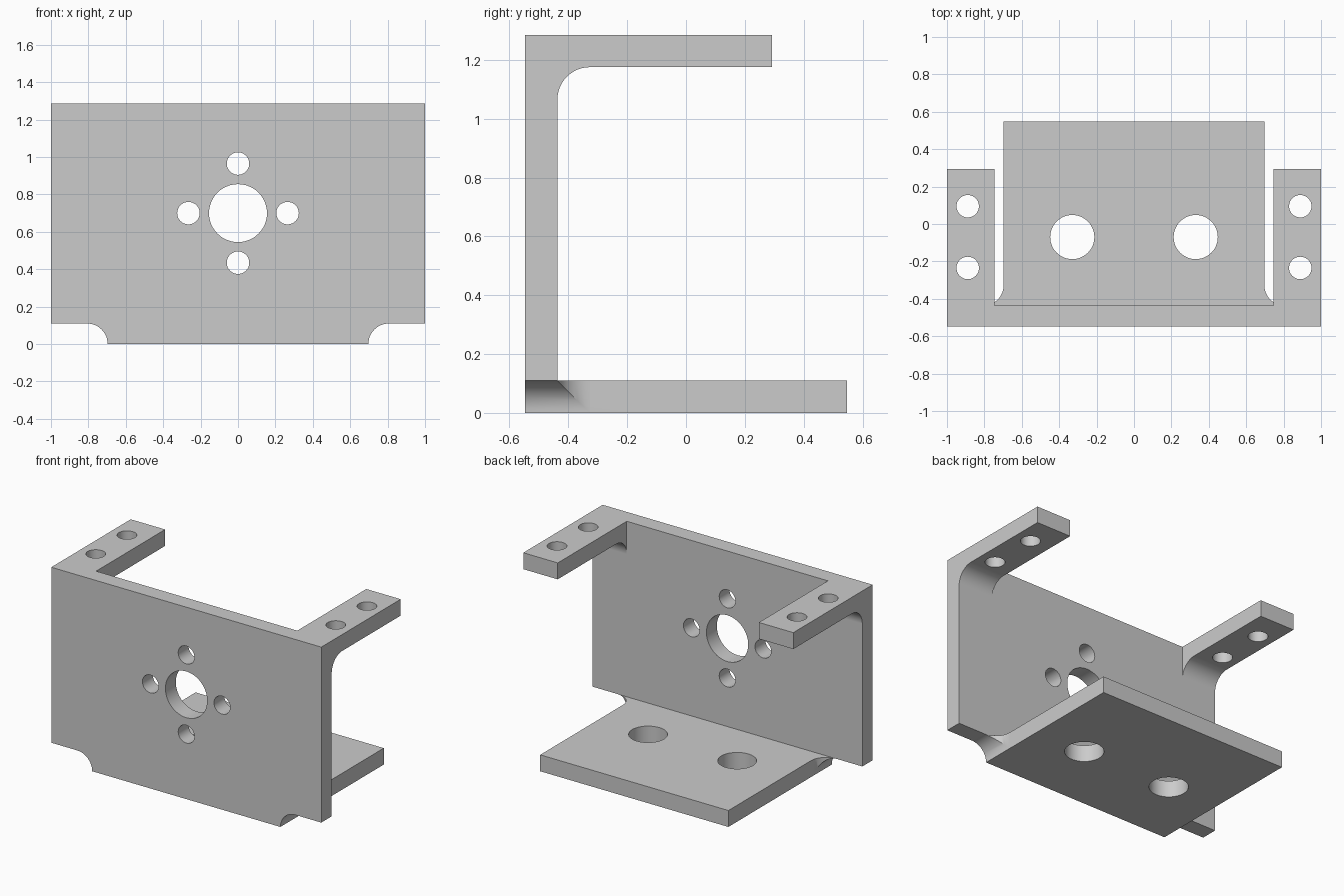
import bpy, bmesh
from math import cos, sin, pi, radians

cube = bpy.data.objects.get("Cube")
if cube:
    bpy.data.objects.remove(cube, do_unlink=True)

# Main dimensions
T = 0.11                    # sheet thickness and fillet radius
FRONT, BACK = -0.547, 0.547
WALL = FRONT + T            # inner face of the wall
TOP = 1.285
ARM_END = 0.293
ARM_IN = 0.745              # inner side of the arms
BASE = 0.697                # half width of the base


def prism(name, profile, axis, lo, hi):
    """Closed solid: a 2D profile pushed along one axis."""
    def place(p, t):
        co = list(p)
        co.insert(axis, t)
        return co
    bm = bmesh.new()
    a = [bm.verts.new(place(p, lo)) for p in profile]
    b = [bm.verts.new(place(p, hi)) for p in profile]
    bm.faces.new(a)
    bm.faces.new(b)
    n = len(profile)
    for i in range(n):
        j = (i + 1) % n
        bm.faces.new((a[i], a[j], b[j], b[i]))
    bmesh.ops.recalc_face_normals(bm, faces=bm.faces)
    mesh = bpy.data.meshes.new(name)
    bm.to_mesh(mesh)
    bm.free()
    ob = bpy.data.objects.new(name, mesh)
    bpy.context.collection.objects.link(ob)
    return ob


def arc(cx, cy, r, start, end, n):
    angles = [radians(start + (end - start) * i / n) for i in range(n + 1)]
    return [(cx + r * cos(a), cy + r * sin(a)) for a in angles]


def cut(target, profile, axis, lo, hi):
    cutter = prism("cutter", profile, axis, lo, hi)
    cutter.hide_render = True
    mod = target.modifiers.new("cut", 'BOOLEAN')
    mod.operation = 'DIFFERENCE'
    mod.solver = 'EXACT'
    mod.object = cutter
    bpy.ops.object.modifier_apply(modifier=mod.name)
    mesh = cutter.data
    bpy.data.objects.remove(cutter, do_unlink=True)
    bpy.data.meshes.remove(mesh)


def hole(target, x, v, r, axis, lo, hi):
    cut(target, arc(x, v, r, 0, 360, 48)[:-1], axis, lo, hi)


# C-shaped side profile with the fillet under the top flange
side = [(FRONT, 0), (BACK, 0), (BACK, T), (WALL, T)]
side += arc(WALL + T, TOP - 2 * T, T, 180, 90, 12)
side += [(ARM_END, TOP - T), (ARM_END, TOP), (FRONT, TOP)]
bracket = prism("mounting_bracket", side, 0, -1, 1)
bpy.ops.object.select_all(action='DESELECT')
bracket.select_set(True)
bpy.context.view_layer.objects.active = bracket

# Opening that splits the top flange into two arms
cut(bracket, [(-ARM_IN, WALL), (ARM_IN, WALL), (ARM_IN, 1), (-ARM_IN, 1)], 2, 0.5, 2)

# Narrow the base, with rounded corner reliefs on both sides
for s in (-1, 1):
    c = BASE + T
    plan = [(BASE, 1)] + arc(c, WALL + T, T, 180, 270, 12) + [(1.2, WALL), (1.2, 1)]
    cut(bracket, [(s * x, y) for x, y in plan], 2, -0.2, 0.3)
    notch = [(BASE, -0.2)] + arc(c, 0, T, 180, 90, 12) + [(1.2, T), (1.2, -0.2)]
    cut(bracket, [(s * x, z) for x, z in notch], 1, -1, 1)

# Wall holes: large bore with four screw holes around it
hole(bracket, 0, 0.7, 0.155, 1, -1, -0.3)
for i in range(4):
    a = i * pi / 2
    hole(bracket, 0.265 * cos(a), 0.7 + 0.265 * sin(a), 0.06, 1, -1, -0.3)

# Base holes and arm holes
for s in (-1, 1):
    hole(bracket, s * 0.33, -0.07, 0.118, 2, -0.2, 0.3)
    for y in (0.095, -0.235):
        hole(bracket, s * 0.889, y, 0.06, 2, 1, 1.5)

# Shading: smooth curves, crisp edges, flat sheets
bpy.ops.object.shade_smooth_by_angle(angle=radians(30))
weighted = bracket.modifiers.new("flat_sheets", 'WEIGHTED_NORMAL')
weighted.keep_sharp = True

# Material
grey = bpy.data.materials.new("light_grey")
grey.use_nodes = True
colour = (0.6, 0.6, 0.6, 1)
grey.diffuse_color = colour
grey.node_tree.nodes["Principled BSDF"].inputs["Base Color"].default_value = colour
bracket.data.materials.clear()
bracket.data.materials.append(grey)
for face in bracket.data.polygons:
    face.material_index = 0
